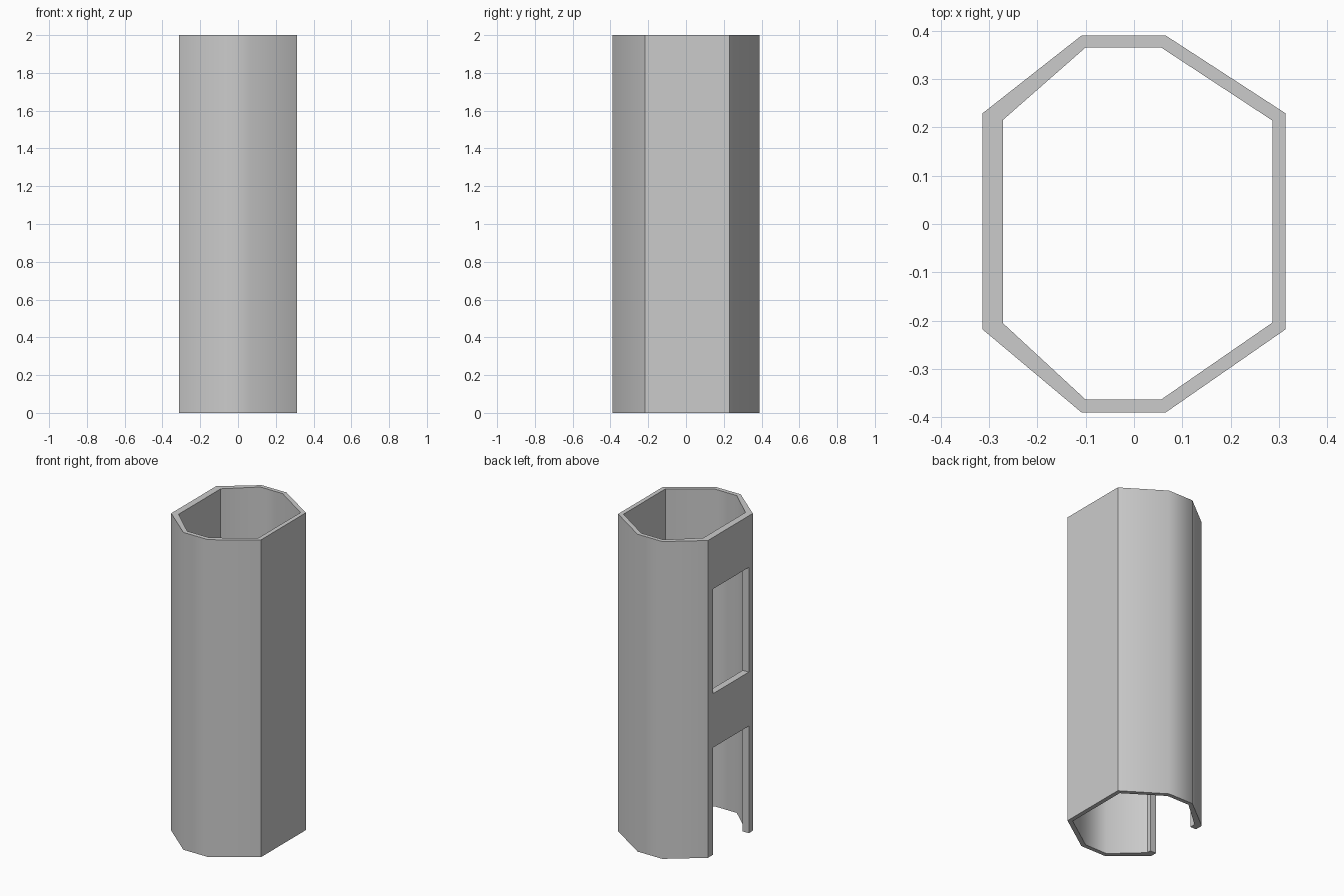
import bpy
import bmesh
import math

if "Cube" in bpy.data.objects:
    bpy.data.objects.remove(bpy.data.objects["Cube"])

HEIGHT = 2.0

# Eight-sided outlines, wider wall on the -x side
OUTER = [(-0.313, -0.218), (-0.108, -0.39), (0.065, -0.39), (0.313, -0.218),
         (0.313, 0.229), (0.065, 0.39), (-0.108, 0.39), (-0.313, 0.229)]
INNER = [(-0.271, -0.205), (-0.1, -0.363), (0.056, -0.363), (0.286, -0.204),
         (0.286, 0.214), (0.056, 0.365), (-0.1, 0.365), (-0.271, 0.215)]

grey = bpy.data.materials.new("plain grey")
grey.use_nodes = True
grey.diffuse_color = (0.6, 0.6, 0.6, 1)
grey.node_tree.nodes["Principled BSDF"].inputs["Base Color"].default_value = grey.diffuse_color


def make_tube(name, outer, inner, height):
    """Hollow prism between two outlines, open at both ends."""
    bm = bmesh.new()
    rings = [[bm.verts.new((x, y, z)) for x, y in outline]
             for outline, z in ((outer, 0), (outer, height), (inner, height), (inner, 0))]
    count = len(outer)
    for r in range(4):
        a, b = rings[r], rings[(r + 1) % 4]
        for i in range(count):
            j = (i + 1) % count
            bm.faces.new((a[i], a[j], b[j], b[i]))
    bmesh.ops.recalc_face_normals(bm, faces=bm.faces)
    mesh = bpy.data.meshes.new(name)
    bm.to_mesh(mesh)
    bm.free()
    obj = bpy.data.objects.new(name, mesh)
    bpy.context.collection.objects.link(obj)
    mesh.materials.append(grey)
    return obj


def cut_opening(target, low, high):
    """Cut a rectangular opening through the -x wall."""
    bpy.ops.mesh.primitive_cube_add(size=1, location=(-0.3, 0, (low + high) / 2))
    cutter = bpy.context.object
    cutter.name = "opening_cutter"
    cutter.scale = (0.2, 0.356, high - low)
    cutter.hide_render = True
    cutter.data.materials.append(grey)
    mod = target.modifiers.new("opening", 'BOOLEAN')
    mod.operation = 'DIFFERENCE'
    mod.solver = 'EXACT'
    mod.object = cutter
    bpy.context.view_layer.objects.active = target
    bpy.ops.object.modifier_apply(modifier=mod.name)
    bpy.data.objects.remove(cutter)


# Tube with a window and an open-bottomed doorway
tube = make_tube("tube_shell", OUTER, INNER, HEIGHT)
cut_opening(tube, 1.015, 1.675)
cut_opening(tube, -0.2, 0.675)

# Rounded shading on front and back, crisp side walls and rims
bpy.ops.object.select_all(action='DESELECT')
tube.select_set(True)
bpy.context.view_layer.objects.active = tube
bpy.ops.object.shade_smooth_by_angle(angle=math.radians(45))
